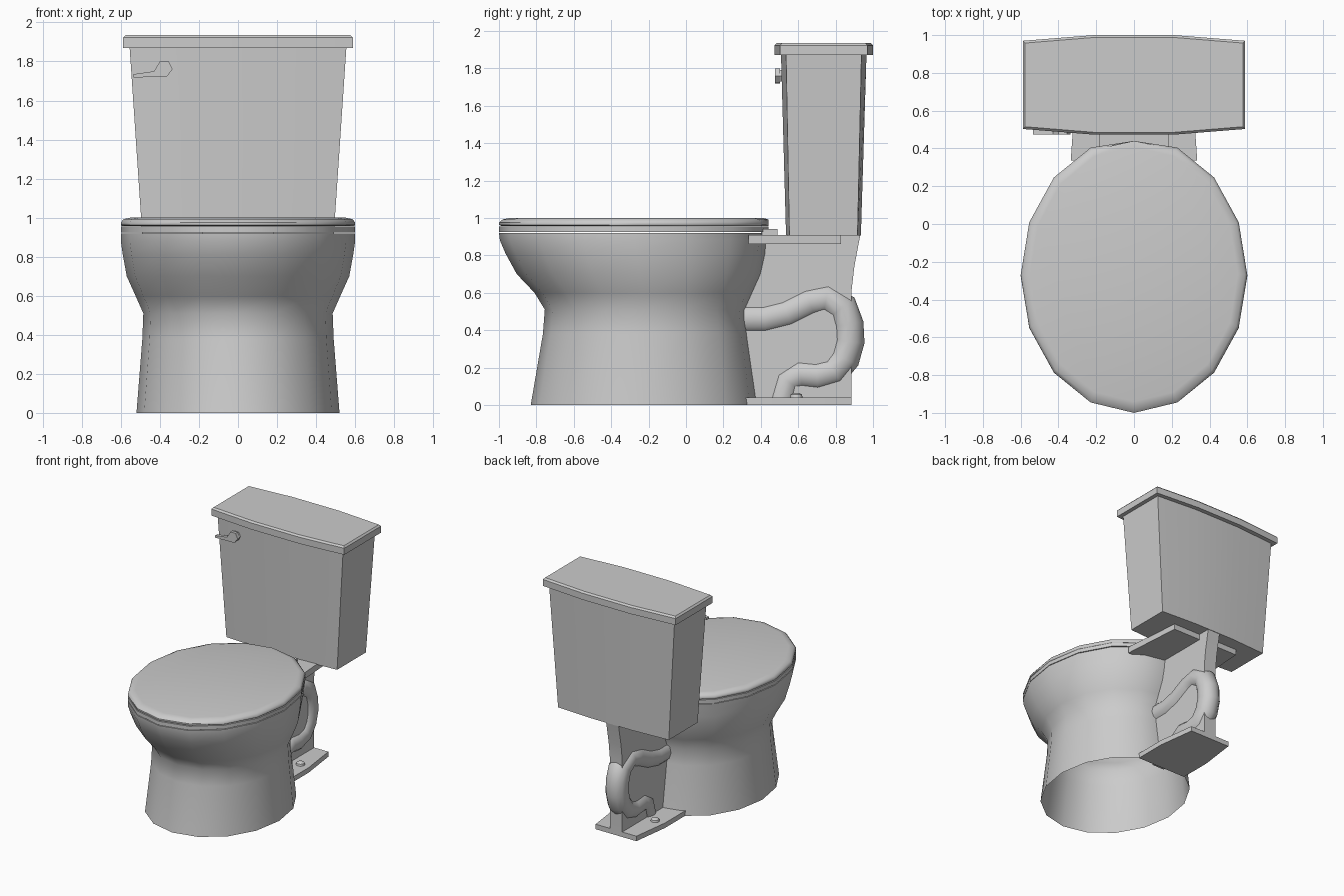
import bpy, bmesh, math
from mathutils import Vector

if "Cube" in bpy.data.objects:
    bpy.data.objects.remove(bpy.data.objects["Cube"])


def finish(name, bm, angle=35):
    bmesh.ops.remove_doubles(bm, verts=bm.verts, dist=1e-5)
    bmesh.ops.recalc_face_normals(bm, faces=bm.faces)
    me = bpy.data.meshes.new(name)
    bm.to_mesh(me)
    bm.free()
    ob = bpy.data.objects.new(name, me)
    bpy.context.collection.objects.link(ob)
    bpy.ops.object.select_all(action='DESELECT')
    ob.select_set(True)
    bpy.context.view_layer.objects.active = ob
    bpy.ops.object.shade_smooth_by_angle(angle=math.radians(angle))
    return ob


def loft(name, rings, cap_start=True, cap_end=True, angle=35):
    """Bridge equal-sized rings of points in order."""
    bm = bmesh.new()
    vs = [[bm.verts.new(p) for p in r] for r in rings]
    n = len(vs[0])
    for a, b in zip(vs, vs[1:]):
        for i in range(n):
            j = (i + 1) % n
            bm.faces.new((a[i], a[j], b[j], b[i]))
    if cap_start:
        bm.faces.new(vs[0][::-1])
    if cap_end:
        bm.faces.new(vs[-1])
    return finish(name, bm, angle)


def oval(rx, front, back, z, n=16):
    cy, ry = (front + back) / 2, (back - front) / 2
    return [(rx * math.sin(2 * math.pi * i / n),
             min(cy - ry * math.cos(2 * math.pi * i / n), 0.44), z) for i in range(n)]


def bowed(hx, y0, y1, bow, z):
    """Box outline whose front and back bulge outwards."""
    m = hx * 0.36
    return [(-hx, y0 + bow, z), (-m, y0, z), (m, y0, z), (hx, y0 + bow, z),
            (hx, y1 - bow, z), (m, y1, z), (-m, y1, z), (-hx, y1 - bow, z)]


def slab(name, outline, z0, z1):
    return loft(name, [[(x, y, z) for x, y in outline] for z in (z0, z1)])


# bowl and pedestal: outer shell, rim, inner basin (open underneath)
bowl = [(0.52, -0.83, 0.39, 0), (0.49, -0.765, 0.335, 0.38), (0.485, -0.755, 0.325, 0.51),
        (0.525, -0.81, 0.365, 0.60), (0.57, -0.905, 0.41, 0.70), (0.59, -0.965, 0.435, 0.81),
        (0.60, -0.995, 0.445, 0.88), (0.60, -1.0, 0.455, 0.92),
        (0.43, -0.78, 0.24, 0.92), (0.38, -0.68, 0.16, 0.72), (0.2, -0.45, 0.02, 0.52)]
loft("bowl", [oval(*r) for r in bowl], cap_start=False)

# seat ring
seat = [(0.60, -1.0, 0.46, 0.925), (0.60, -1.0, 0.46, 0.955),
        (0.42, -0.77, 0.22, 0.955), (0.42, -0.77, 0.22, 0.925), (0.60, -1.0, 0.46, 0.925)]
loft("seat", [oval(*r) for r in seat], False, False)

# lid with rounded top edge
lid = [(0.595, -0.99, 0.455, 0.958), (0.60, -1.0, 0.46, 0.963), (0.60, -1.0, 0.46, 0.975),
       (0.587, -0.98, 0.445, 0.992), (0.55, -0.94, 0.41, 1.0)]
loft("lid", [oval(*r) for r in lid], angle=45)

# hinge bar with end caps
for name, x0, x1, y1 in (("hinge_bar", -0.165, 0.165, 0.475),
                         ("hinge_cap_left", -0.185, -0.165, 0.49),
                         ("hinge_cap_right", 0.165, 0.185, 0.49)):
    slab(name, [(x0, 0.40), (x1, 0.40), (x1, y1), (x0, y1)], 0.91, 0.94)

# shelf under the tank, foot plate
slab("tank_shelf", [(-0.335, 0.335), (0.335, 0.335), (0.30, 0.83), (-0.30, 0.83)], 0.86, 0.91)
slab("foot_plate", [(-0.22, 0.32), (0.22, 0.32), (0.22, 0.58), (0.18, 0.885),
                    (-0.18, 0.885), (-0.22, 0.58)], 0, 0.04)

# thin support web behind the bowl, flared at the top
web = [(0.28, 0.02), (0.885, 0.02), (0.885, 0.61), (0.90, 0.74), (0.932, 0.91), (0.28, 0.91)]
loft("support_web", [[(x, y, z) for y, z in web] for x in (-0.055, 0.055)])

# bolt caps
for side, x in (("left", -0.14), ("right", 0.14)):
    loft("bolt_cap_" + side, [[(x + r * math.cos(math.pi * i / 6),
                               0.59 + r * math.sin(math.pi * i / 6), z) for i in range(12)]
                              for r, z in ((0.034, 0.035), (0.030, 0.055), (0.015, 0.065))])

# trapway pipe swept along its centre line
path = [(0.26, 0.46), (0.42, 0.46), (0.54, 0.49), (0.66, 0.55), (0.75, 0.572), (0.835, 0.52),
        (0.865, 0.43), (0.87, 0.34), (0.845, 0.25), (0.79, 0.18), (0.70, 0.155),
        (0.61, 0.165), (0.54, 0.13), (0.51, 0.02)]
pts = [Vector((0, y, z)) for y, z in path]
rings = []
for k, p in enumerate(pts):
    t = (pts[min(k + 1, len(pts) - 1)] - pts[max(k - 1, 0)]).normalized()
    side = t.cross(Vector((1, 0, 0)))
    r = 0.085 if k < len(pts) - 2 else 0.078
    rings.append([p + r * (math.cos(math.pi * i / 6) * Vector((1, 0, 0))
                           + math.sin(math.pi * i / 6) * side) for i in range(12)])
loft("trapway_pipe", rings, angle=50)

# tank and tank lid
loft("tank", [bowed(0.49, 0.535, 0.935, 0.018, 0.905), bowed(0.555, 0.508, 0.965, 0.027, 1.87)])
loft("tank_lid", [bowed(0.588, 0.473, 1.0, 0.03, 1.87), bowed(0.588, 0.473, 1.0, 0.03, 1.922),
                  bowed(0.576, 0.485, 0.988, 0.03, 1.935)], angle=25)

# flush lever and its stem
lever = [(-0.535, 1.718), (-0.365, 1.722), (-0.335, 1.76), (-0.355, 1.80), (-0.40, 1.80),
         (-0.43, 1.75), (-0.535, 1.735)]
loft("flush_lever", [[(x, y, z) for x, z in lever] for y in (0.475, 0.502)])
loft("lever_stem", [[(-0.378 + 0.036 * math.cos(math.pi * i / 3), y,
                      1.76 + 0.036 * math.sin(math.pi * i / 3)) for i in range(6)]
                    for y in (0.49, 0.54)])
